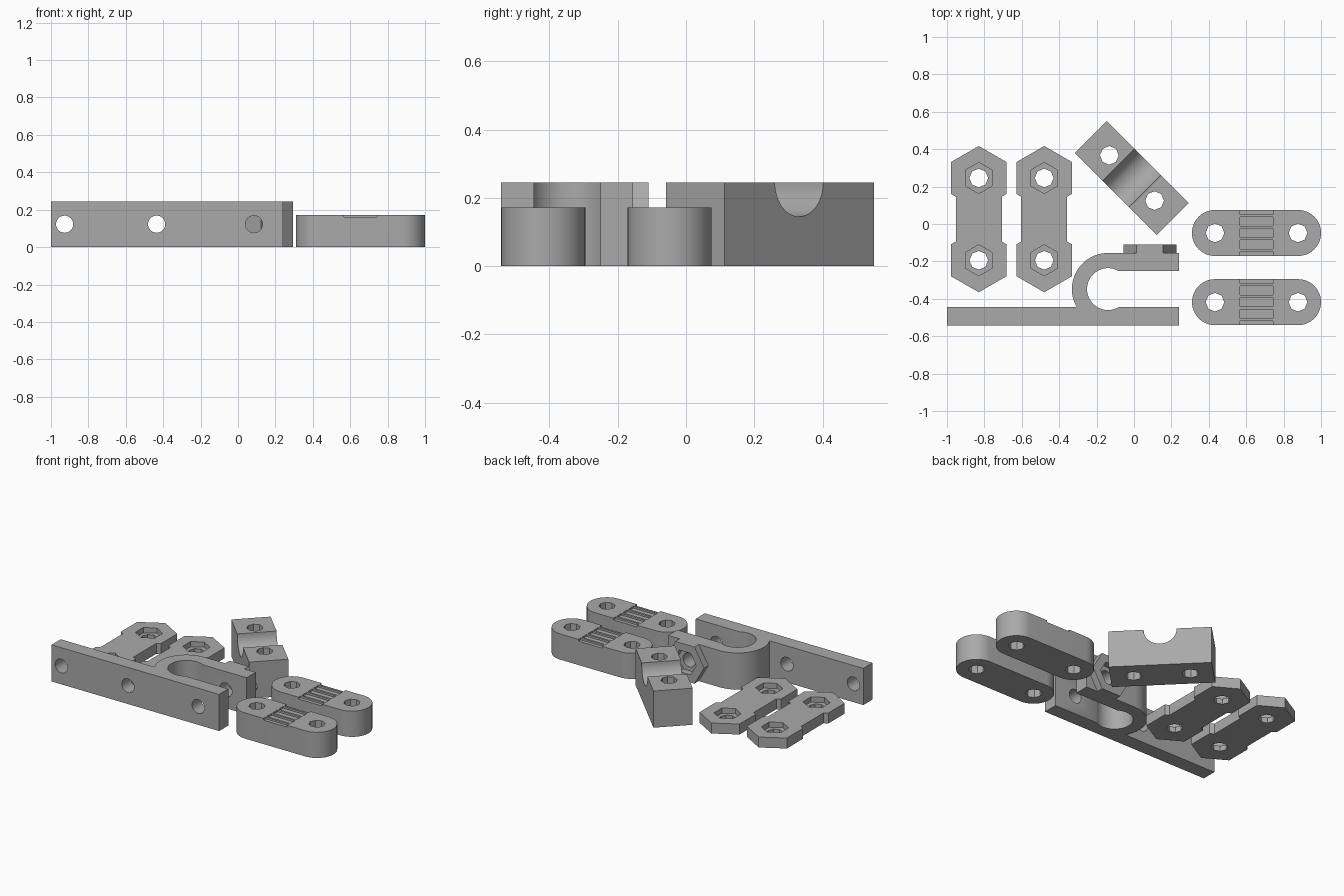
import bpy, bmesh
from math import cos, sin, pi, radians, sqrt
from mathutils import Matrix, Vector

if "Cube" in bpy.data.objects:
    bpy.data.objects.remove(bpy.data.objects["Cube"])

grey = bpy.data.materials.new("grey plastic")
grey.use_nodes = True
grey.diffuse_color = (0.4, 0.4, 0.4, 1)
grey.node_tree.nodes["Principled BSDF"].inputs["Base Color"].default_value = (0.4, 0.4, 0.4, 1)

UP = Matrix.Identity(4)
TO_BACK = Matrix.Rotation(-pi / 2, 4, "X")   # turns +z into +y


def arc(cx, cy, r, a0, a1, n):
    """Points on an arc, angles in degrees, both ends included."""
    return [(cx + r * cos(radians(a0 + (a1 - a0) * i / n)),
             cy + r * sin(radians(a0 + (a1 - a0) * i / n))) for i in range(n + 1)]


def ngon(r, n, turn=0):
    return arc(0, 0, r, turn, turn + 360, n)[:-1]


def prism(name, outline, low, high, place=UP):
    """Extrude a flat outline from low to high, then place it."""
    bm = bmesh.new()
    face = bm.faces.new([bm.verts.new((x, y, low)) for x, y in outline])
    top = bmesh.ops.extrude_face_region(bm, geom=[face])["geom"]
    bmesh.ops.translate(bm, vec=(0, 0, high - low),
                        verts=[v for v in top if isinstance(v, bmesh.types.BMVert)])
    bmesh.ops.recalc_face_normals(bm, faces=bm.faces)
    bm.transform(place)
    mesh = bpy.data.meshes.new(name)
    bm.to_mesh(mesh)
    bm.free()
    mesh.materials.append(grey)
    obj = bpy.data.objects.new(name, mesh)
    bpy.context.collection.objects.link(obj)
    return obj


def box(x0, x1, y0, y1):
    return [(x0, y0), (x1, y0), (x1, y1), (x0, y1)]


def combine(obj, tool, operation="DIFFERENCE"):
    """Apply a boolean and throw the tool away."""
    bpy.context.view_layer.objects.active = obj
    mod = obj.modifiers.new("combine", "BOOLEAN")
    mod.operation, mod.solver, mod.object = operation, "EXACT", tool
    bpy.ops.object.modifier_apply(modifier=mod.name)
    bpy.data.objects.remove(tool)


def finish(obj, place=UP):
    obj.data.transform(place)
    bpy.ops.object.select_all(action="DESELECT")
    obj.select_set(True)
    bpy.context.view_layer.objects.active = obj
    bpy.ops.object.shade_smooth_by_angle(angle=radians(30))


def at(x, y, z=0):
    return Matrix.Translation(Vector((x, y, z)))


HOLE, NUT, TALL = 0.05, 0.083, 0.245

# Two nut plates: a bar joining two hexagons, with nut pockets on top
PLATE_H, REACH = 0.07, 0.22
for side, x in (("left", -0.48), ("far_left", -0.83)):
    plate = prism("nut_plate_" + side, box(-0.123, 0.123, -REACH, REACH), 0, PLATE_H)
    for y in (-REACH, REACH):
        combine(plate, prism("hexagon", ngon(0.171, 6, 30), 0, PLATE_H, at(0, y)), "UNION")
    for y in (-REACH, REACH):
        combine(plate, prism("pocket", ngon(NUT, 6, 30), 0.035, 0.2, at(0, y)))
        combine(plate, prism("hole", ngon(HOLE, 8), -0.1, 0.2, at(0, y)))
    finish(plate, at(x, 0.026))

# Two round-ended links with ribbed grip pockets
LINK_H, LINK_R, HALF = 0.172, 0.123, 0.222
for side, y in (("back", -0.048), ("front", -0.418)):
    outline = arc(HALF, 0, LINK_R, -90, 90, 24) + arc(-HALF, 0, LINK_R, 90, 270, 24)
    link = prism("link_" + side, outline, 0, LINK_H)
    for x in (-HALF, HALF):
        combine(link, prism("hole", ngon(HOLE, 8), -0.1, 0.3, at(x, 0)))
    for i in range(-2, 3):
        slot = box(-0.088, 0.088, -0.024, 0.024)
        combine(link, prism("slot", slot, LINK_H - 0.012, 0.3, at(0, i * 0.062)))
    finish(link, at(0.655, y))

# Saddle block with a half-round channel across the middle
saddle = prism("saddle_block", box(-0.31, 0.31, -0.121, 0.121), 0, TALL)
combine(saddle, prism("channel", ngon(0.1, 48), -0.3, 0.3, at(0, 0, TALL) @ TO_BACK))
for x in (-0.171, 0.171):
    combine(saddle, prism("hole", ngon(HOLE, 8), -0.1, 0.4, at(x, 0)))
finish(saddle, at(-0.011, 0.246) @ Matrix.Rotation(-pi / 4, 4, "Z"))

# Hook clip: long mounting bar, curled loop and upper arm in one profile
CX, CY, OUTER, INNER = -0.139, -0.348, 0.193, 0.112
clip_outline = ([(-1, -0.542), (0.24, -0.542), (0.24, -0.445)]
                + arc(CX, CY, INNER, -60, -300, 40)
                + [(0.24, -0.251), (0.24, -0.155)]
                + arc(CX, CY, OUTER, 90, 210, 28)
                + [(-1, -0.445)])
clip = prism("hook_clip", clip_outline, 0, TALL)

# Nut holder on the arm, then screw holes through the bar and arm
MID, NUT_X = TALL / 2, 0.085
nut_place = at(NUT_X, 0, MID) @ TO_BACK
combine(clip, prism("nut_holder", ngon(TALL / sqrt(3), 6), -0.17, -0.11, nut_place), "UNION")
combine(clip, prism("pocket", ngon(NUT, 6), -0.155, 0, nut_place))
combine(clip, prism("hole", ngon(HOLE - 0.004, 24), -0.7, 0, nut_place))
for x in (-0.927, -0.435):
    combine(clip, prism("hole", ngon(HOLE - 0.004, 24), -0.7, -0.4, at(x, 0, MID) @ TO_BACK))
finish(clip)
